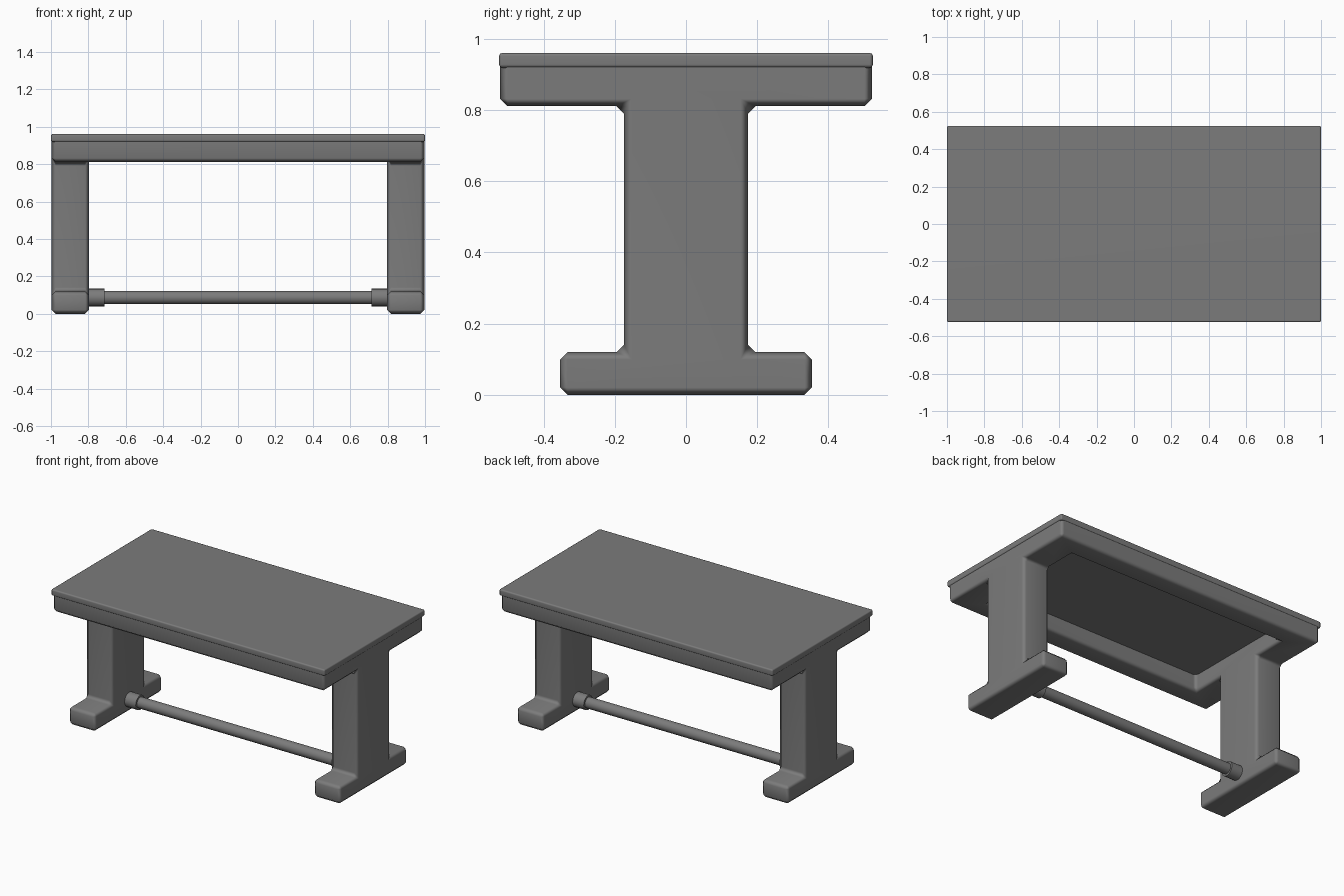
import bpy, bmesh, math
from itertools import product

if "Cube" in bpy.data.objects:
    bpy.data.objects.remove(bpy.data.objects["Cube"])

# Dark grey finish shared by all parts
grey = bpy.data.materials.new("dark_grey")
grey.diffuse_color = (0.2, 0.2, 0.2, 1)
grey.use_nodes = True
grey.node_tree.nodes["Principled BSDF"].inputs["Base Color"].default_value = grey.diffuse_color


def finish(ob, angle=60):
    ob.data.materials.append(grey)
    bpy.ops.object.select_all(action='DESELECT')
    ob.select_set(True)
    bpy.context.view_layer.objects.active = ob
    bpy.ops.object.shade_smooth_by_angle(angle=math.radians(angle))


def add_mesh(name, bm):
    bmesh.ops.recalc_face_normals(bm, faces=bm.faces[:])
    me = bpy.data.meshes.new(name)
    bm.to_mesh(me)
    bm.free()
    ob = bpy.data.objects.new(name, me)
    bpy.context.collection.objects.link(ob)
    finish(ob)
    mod = ob.modifiers.new("weighted_normals", 'WEIGHTED_NORMAL')
    mod.keep_sharp = True
    return ob


# Base: apron frame, legs and feet as one continuous body, built from grid cells
XS = [-0.996, -0.796, 0.796, 0.996]
YS = [-0.522, -0.38, -0.354, -0.174, 0.174, 0.354, 0.38, 0.522]
ZS = [0, 0.12, 0.811, 0.925]


def solid(i, j, k):
    if not (0 <= i < 3 and 0 <= j < 7 and 0 <= k < 3):
        return False
    end = i != 1
    if k == 2:
        return end or j in (0, 6)      # apron frame
    if k == 1:
        return end and j == 3          # legs
    return end and 2 <= j <= 4         # feet


bm = bmesh.new()
verts = {}


def vert(c):
    if c not in verts:
        verts[c] = bm.verts.new((XS[c[0]], YS[c[1]], ZS[c[2]]))
    return verts[c]


for cell in product(range(3), range(7), range(3)):
    if not solid(*cell):
        continue
    for axis, side in product(range(3), (0, 1)):
        near = list(cell)
        near[axis] += 1 if side else -1
        if solid(*near):
            continue
        u, v = [a for a in range(3) if a != axis]
        loop = []
        for du, dv in ((0, 0), (1, 0), (1, 1), (0, 1)):
            c = list(cell)
            c[axis] += side
            c[u] += du
            c[v] += dv
            loop.append(vert(tuple(c)))
        bm.faces.new(loop)
bmesh.ops.recalc_face_normals(bm, faces=bm.faces[:])
bmesh.ops.dissolve_limit(bm, angle_limit=0.02, verts=bm.verts[:], edges=bm.edges[:])
edges = [e for e in bm.edges if e.calc_face_angle(0) > 0.5
         and min(v.co.z for v in e.verts) < 0.92]
bmesh.ops.bevel(bm, geom=edges, offset=0.021, segments=1, profile=0.5,
                affect='EDGES', clamp_overlap=False)
add_mesh("table_base", bm)

# Table top
bm = bmesh.new()
bmesh.ops.create_cube(bm, size=1)
for v in bm.verts:
    v.co = (v.co.x * 2, v.co.y * 1.05, 0.94 + v.co.z * 0.042)
bmesh.ops.bevel(bm, geom=bm.edges[:], offset=0.009, segments=2, profile=0.5, affect='EDGES')
add_mesh("table_top", bm)


# Foot rail and its end collars
def rod(name, x, length, radius):
    bpy.ops.mesh.primitive_cylinder_add(vertices=16, radius=radius, depth=length,
                                        location=(x, 0, 0.087),
                                        rotation=(0, math.pi / 2, 0))
    ob = bpy.context.object
    ob.name = name
    finish(ob, 40)


rod("foot_rail", 0, 1.6, 0.036)
for side, x in (("left", -0.76), ("right", 0.76)):
    rod(side + "_rail_collar", x, 0.09, 0.048)
